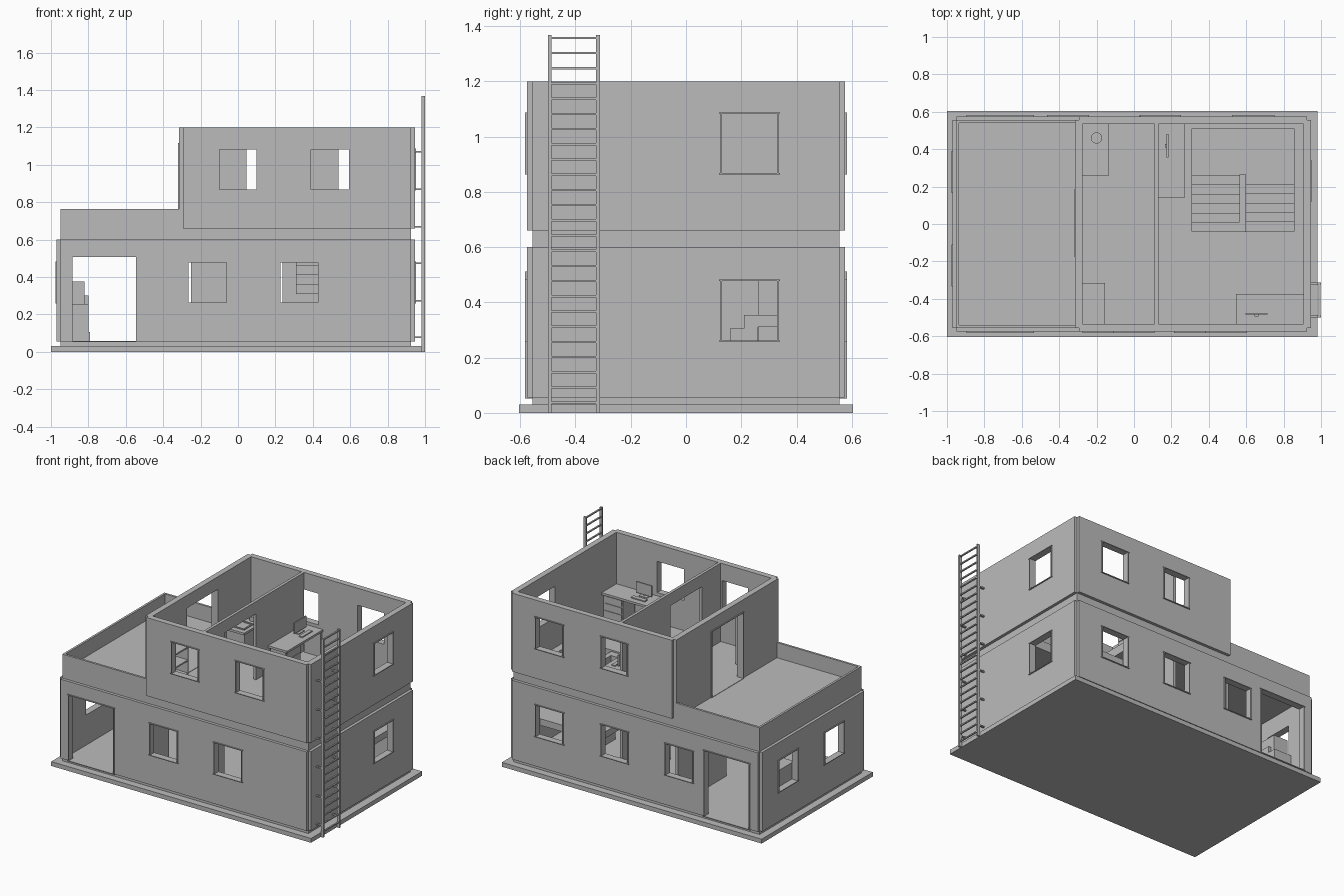
import bpy, bmesh
from mathutils import Vector

if "Cube" in bpy.data.objects:
    bpy.data.objects.remove(bpy.data.objects["Cube"])

grey = bpy.data.materials.new("plain_grey")
grey.use_nodes = True
GREY = (0.5, 0.5, 0.5, 1)
grey.diffuse_color = GREY
grey.node_tree.nodes["Principled BSDF"].inputs["Base Color"].default_value = GREY


def finish(name, bm):
    bmesh.ops.recalc_face_normals(bm, faces=bm.faces)
    mesh = bpy.data.meshes.new(name)
    bm.to_mesh(mesh)
    bm.free()
    mesh.materials.append(grey)
    obj = bpy.data.objects.new(name, mesh)
    bpy.context.collection.objects.link(obj)
    return obj


def add_box(bm, x, y, z):
    vs = bmesh.ops.create_cube(bm, size=1)["verts"]
    for v in vs:
        v.co = Vector([(a + b) / 2 + c * (b - a) for c, (a, b) in zip(v.co, (x, y, z))])


def boxes(name, *parts):
    bm = bmesh.new()
    for p in parts:
        add_box(bm, *p)
    return finish(name, bm)


def wall(name, axis, span, u, w, holes=()):
    """Flat panel of thickness span along axis, with rectangular holes (u0, u1, w0, w1)."""
    us = sorted({*u, *(c for h in holes for c in h[:2])})
    ws = sorted({*w, *(c for h in holes for c in h[2:])})

    def point(a, b):
        c = [a, b]
        c.insert("xyz".index(axis), span[0])
        return Vector(c)
    bm = bmesh.new()
    grid = {(a, b): bm.verts.new(point(a, b)) for a in us for b in ws}
    for a, b in zip(us, us[1:]):
        for c, d in zip(ws, ws[1:]):
            if not any(h[0] <= a < h[1] and h[2] <= c < h[3] for h in holes):
                bm.faces.new([grid[k] for k in ((a, c), (b, c), (b, d), (a, d))])
    ext = bmesh.ops.extrude_face_region(bm, geom=bm.faces[:])
    shift = Vector([(span[1] - span[0]) * (k == axis) for k in "xyz"])
    bmesh.ops.translate(bm, verts=[e for e in ext["geom"] if isinstance(e, bmesh.types.BMVert)], vec=shift)
    loose = [v for v in bm.verts if not v.link_faces]
    bmesh.ops.delete(bm, geom=loose, context="VERTS")
    bmesh.ops.dissolve_limit(bm, angle_limit=0.01, verts=bm.verts[:], edges=bm.edges[:])
    return finish(name, bm)


def frame(name, axis, face, out, hole):
    """Thin surround lining an opening, with a slightly wider head and sill."""
    u0, u1, w0, w1 = hole
    t, e = 0.006, 0.005
    d = sorted((face - out * 0.04, face + out * 0.007))
    parts = []
    for u, w in (((u0, u0 + t), (w0, w1)), ((u1 - t, u1), (w0, w1)),
                 ((u0 - e, u1 + e), (w0 - e / 2, w0 + e / 2)), ((u0 - e, u1 + e), (w1 - e / 2, w1 + e / 2))):
        parts.append((d, u, w) if axis == "x" else (u, d, w))
    boxes(name, *parts)


# Extents of the core, cladding depth and storey heights
X0, X1, Y0, Y1, XM = -0.95, 0.925, -0.555, 0.555, -0.295
T = 0.02
FLOOR1, TOP1, FLOOR2, TOP2 = 0.055, 0.6, 0.66, 1.2
low, high = (0.26, 0.48), (0.865, 1.085)
door1, door2 = (FLOOR1, 0.51), (FLOOR2, 1.115)

# Openings per storey and side
lower = {
    "front": [(-0.89, -0.54, *door1), (-0.27, -0.055, *low), (0.22, 0.435, *low)],
    "back": [(-0.89, -0.54, *door1), (-0.46, -0.245, *low), (0.035, 0.245, *low), (0.53, 0.745, *low)],
    "left": [(0.125, 0.335, *low)],
    "right": [(0.17, 0.385, *low), (-0.33, -0.115, *low)],
}
upper = {
    "front": [(-0.105, 0.105, *high), (0.385, 0.6, *high)],
    "back": [(0.04, 0.245, *high), (0.53, 0.745, *high)],
    "left": [(0.125, 0.335, *high)],
    "right": [(-0.17, 0.18, *door2)],
}


def storey(label, holes, x0, base, floor, top):
    sides = {"front": ("y", Y0, -1, (x0, X1)), "back": ("y", Y1, 1, (x0, X1)),
             "left": ("x", X1, 1, (Y0, Y1)), "right": ("x", x0, -1, (Y0, Y1))}
    for side, (axis, pos, out, u) in sides.items():
        core_u = u if axis == "y" else (u[0] + T, u[1] - T)
        wall(f"{label}_{side}_core", axis, sorted((pos, pos - out * T)), core_u, (base, top), holes[side])
        wall(f"{label}_{side}_cladding", axis, sorted((pos, pos + out * T)), u, (floor, top), holes[side])
        for i, h in enumerate(holes[side]):
            frame(f"{label}_{side}_frame_{i}", axis, pos + out * T, out, h)


storey("lower", lower, X0, 0.03, FLOOR1, TOP1)
storey("upper", upper, XM, FLOOR2, FLOOR2, TOP2)

# Slabs, with the stairwell cut through the upper one
boxes("base_slab", ((-1, 0.98), (-0.605, 0.605), (0, 0.03)))
boxes("ground_floor", ((X0 + T, X1 - T), (Y0 + T, Y1 - T), (0.03, FLOOR1)))
wall("upper_floor", "z", (TOP1, FLOOR2), (X0, X1), (Y0, Y1), [(0.31, 0.855, -0.04, 0.51)])

# Terrace parapet
P = 0.015
boxes("terrace_parapet", ((X0, X0 + P), (Y0, Y1), (FLOOR2, 0.765)),
      ((X0 + P, XM - T), (Y0, Y0 + P), (FLOOR2, 0.765)),
      ((X0 + P, XM - T), (Y1 - P, Y1), (FLOOR2, 0.765)))

# Inner partitions with doorways
for name, x, z, door in (("upper_partition", 0.11, (FLOOR2, TOP2), door2),
                         ("lower_partition", 0.11, (FLOOR1, TOP1), door1),
                         ("garage_partition", XM - T, (FLOOR1, TOP1), door1)):
    wall(name, "x", (x, x + T), (Y0 + T, Y1 - T), z, [(-0.33, 0.01, *door)])

# Two-flight staircase with a landing and thin side rails
steps = []
for i in range(6):
    y = -0.04 + 0.05 * i
    up = FLOOR1 + 0.05 * (i + 1)
    down = FLOOR2 - 0.05 * i
    steps.append(((0.6, 0.855), (y, y + 0.05), (max(FLOOR1, up - 0.1), up)))
    steps.append(((0.31, 0.565), (y, y + 0.05), (down - 0.1, down - 0.01)))
boxes("stairs", *steps)
boxes("stair_landing", ((0.31, 0.855), (0.26, 0.51), (0.31, 0.355)))
boxes("stair_spine", ((0.565, 0.6), (-0.04, 0.265), (FLOOR1, 0.65)))


def desk(name, place):
    """Desk with drawers, screen and keyboard; place maps length, depth, height spans to x, y, z."""
    z = FLOOR2
    parts = [((0, 0.37), (0, 0.16), (z + 0.17, z + 0.185)),
             ((0, 0.015), (0.01, 0.15), (z, z + 0.17)),
             ((0.21, 0.36), (0.01, 0.14), (z + 0.01, z + 0.17)),
             ((0.05, 0.17), (0.05, 0.06), (z + 0.2, z + 0.275)),
             ((0.1, 0.12), (0.04, 0.05), (z + 0.185, z + 0.24)),
             ((0.08, 0.14), (0.03, 0.07), (z + 0.185, z + 0.19)),
             ((0.06, 0.165), (0.09, 0.12), (z + 0.185, z + 0.192))]
    parts += [((0.22, 0.35), (0.14, 0.145), (z + 0.02 + k * 0.05, z + 0.06 + k * 0.05)) for k in range(3)]
    boxes(name, *[place(*p) for p in parts])


desk("front_desk", lambda l, d, h: ([0.545 + c for c in l], [Y0 + T + c for c in d], h))
desk("back_desk", lambda l, d, h: ([0.13 + c * 0.9 for c in d], [0.535 - c * 1.06 for c in reversed(l)], h))

# Wash counter with a raised basin rim and a round bowl
boxes("counter", ((-0.275, -0.14), (0.27, 0.535), (FLOOR2, 0.8)), ((-0.275, -0.135), (0.26, 0.535), (0.8, 0.815)))
wall("basin_rim", "z", (0.815, 0.822), (-0.25, -0.16), (0.295, 0.4), [(-0.24, -0.17, 0.305, 0.39)])
bm = bmesh.new()
bmesh.ops.create_cone(bm, cap_ends=True, segments=24, radius1=0.03, radius2=0.03, depth=0.03)
bmesh.ops.translate(bm, verts=bm.verts, vec=(-0.2, 0.46, 0.83))
finish("round_bowl", bm)

# Tall shelving unit in the front corner
unit = [((-0.275, -0.265), (-0.535, -0.315), (FLOOR2, 1.03))]
unit += [((-0.265, -0.155), (y, y + 0.01), (FLOOR2, 1.03)) for y in (-0.535, -0.325)]
unit += [((-0.265, -0.155), (-0.525, -0.325), (FLOOR2 + k * 0.09, FLOOR2 + k * 0.09 + 0.01)) for k in range(5)]
boxes("shelving_unit", *unit)

# Workbench in the garage
boxes("workbench", ((-0.93, -0.79), (0.12, 0.4), (FLOOR1, 0.105)), ((-0.93, -0.8), (0.12, 0.4), (0.105, 0.255)),
      ((-0.93, -0.82), (0.15, 0.37), (0.255, 0.375)), ((-0.82, -0.8), (0.18, 0.34), (0.255, 0.3)))

# Wall ladder with rungs and standoffs
rails = ((-0.5, -0.487), (-0.325, -0.312))
ladder = [((0.982, 1.0), r, (0, 1.367)) for r in rails]
ladder += [((0.986, 0.996), (-0.49, -0.32), (0.033 + 0.055 * k, 0.041 + 0.055 * k)) for k in range(25)]
ladder += [((X1 + T, 0.985), r, (z, z + 0.008)) for r in rails for z in (0.075, 0.27, 0.47, 0.665, 0.865, 1.065)]
boxes("ladder", *ladder)
